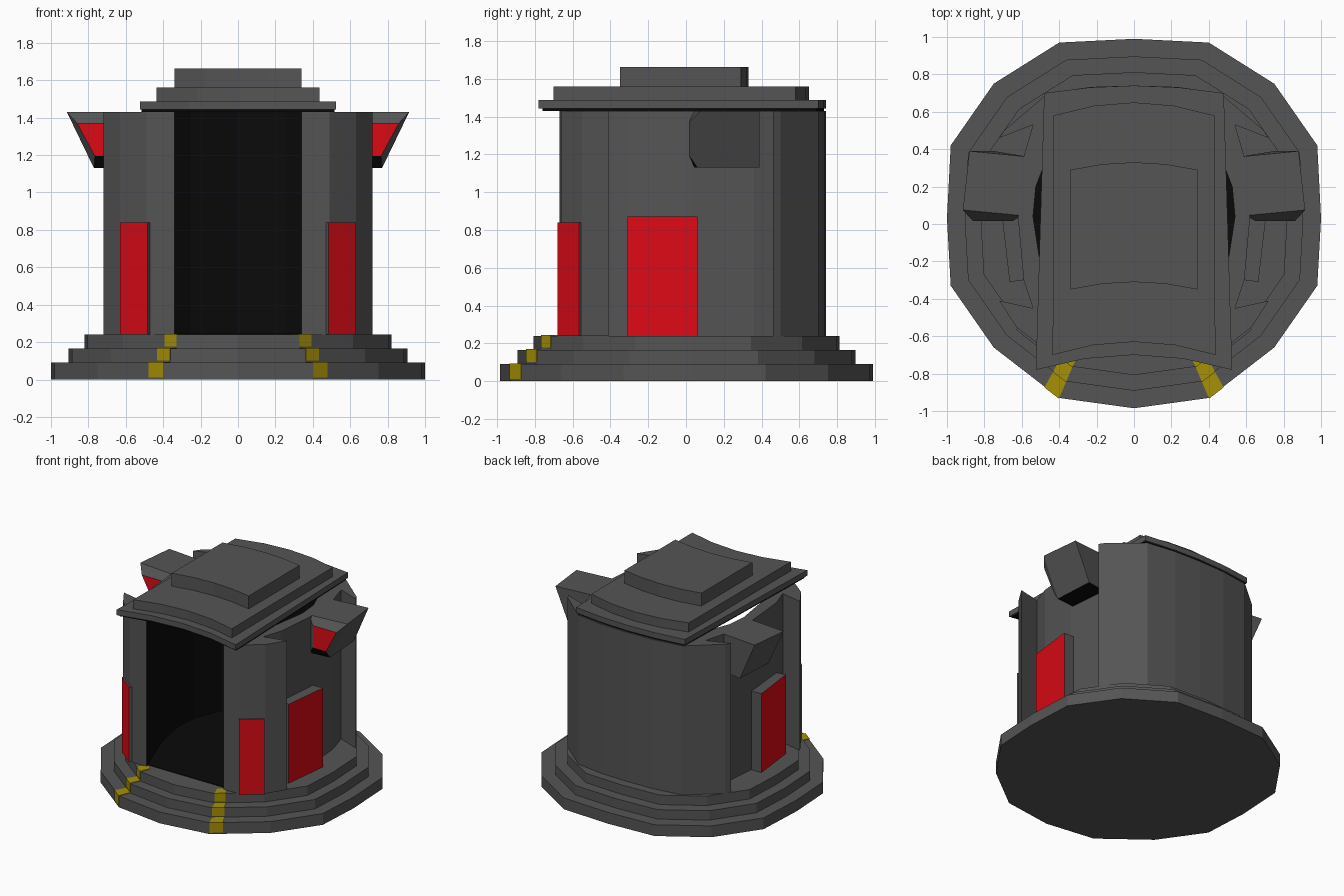
import bpy
import bmesh

if "Cube" in bpy.data.objects:
    bpy.data.objects.remove(bpy.data.objects["Cube"])


def material(name, rgb):
    m = bpy.data.materials.new(name)
    m.diffuse_color = (*rgb, 1)
    m.use_nodes = True
    m.node_tree.nodes["Principled BSDF"].inputs["Base Color"].default_value = m.diffuse_color
    return m


GREY = material("grey", (0.09, 0.09, 0.09))
RED = material("red", (0.72, 0.003, 0.008))
BLACK = material("black", (0.003, 0.003, 0.003))
YELLOW = material("yellow", (0.38, 0.28, 0.002))
MATS = [GREY, RED, BLACK, YELLOW]


def build(name, verts, faces, idx):
    me = bpy.data.meshes.new(name)
    me.from_pydata(verts, [], faces)
    for m in MATS:
        me.materials.append(m)
    for p, i in zip(me.polygons, idx):
        p.material_index = i
    bm = bmesh.new()
    bm.from_mesh(me)
    bmesh.ops.recalc_face_normals(bm, faces=bm.faces)
    bm.to_mesh(me)
    bm.free()
    ob = bpy.data.objects.new(name, me)
    bpy.context.collection.objects.link(ob)
    return ob


def prism(name, pts, z0, z1, mat=0, sides=None):
    """Extrude a plan outline; sides gives other materials to single side faces."""
    n = len(pts)
    verts = [(x, y, z) for z in (z0, z1) for x, y in pts]
    faces = [tuple(range(n))[::-1], tuple(range(n, 2 * n))]
    faces += [(i, (i + 1) % n, (i + 1) % n + n, i + n) for i in range(n)]
    idx = [mat, mat] + [(sides or {}).get(i, mat) for i in range(n)]
    return build(name, verts, faces, idx)


def mirrored(pts, s):
    return [(s * x, y) for x, y in pts]


# stepped base
HALF = [(0, -0.985), (0.40, -0.93), (0.75, -0.66), (0.98, -0.33), (1.0, 0.03),
        (0.98, 0.42), (0.75, 0.75), (0.40, 0.97), (0, 0.99)]
BASE = HALF + mirrored(HALF[1:-1][::-1], -1)
STEPS = [(1.0, 0.0, 0.09), (0.905, 0.09, 0.165), (0.82, 0.165, 0.24)]
for k, (s, z0, z1) in enumerate(STEPS):
    prism(f"base_step_{k + 1}", [(x * s, y * s) for x, y in BASE], z0, z1)

# yellow stripes running down the steps
for side, sx in (("right", 1), ("left", -1)):
    a, b = HALF[1], HALF[2]
    c = (a[0] + 0.22 * (b[0] - a[0]), a[1] + 0.22 * (b[1] - a[1]))
    for k, (s, z0, z1) in enumerate(STEPS):
        inner = (0.905, 0.82, 0.74)[k]
        o = s + 0.004
        pts = [(a[0] * o, a[1] * o), (c[0] * o, c[1] * o),
               (c[0] * inner, c[1] * inner), (a[0] * inner, a[1] * inner)]
        prism(f"{side}_stripe_{k + 1}", mirrored(pts, sx), z0 + 0.012, z1 + 0.004, 3)

# hollow wall: front opening, corner pillars, gently bulging sides, round interior
OUTER = [(0.34, -0.67), (0.49, -0.66), (0.63, -0.55), (0.72, -0.41), (0.54, -0.45),
         (0.59, -0.30), (0.62, 0.03), (0.59, 0.36), (0.54, 0.53), (0.72, 0.46),
         (0.695, 0.50), (0.46, 0.70), (0.23, 0.733), (0, 0.74)]
INNER = [(0, 0.62), (0.25, 0.57), (0.44, 0.42), (0.525, 0.2), (0.54, 0.04),
         (0.50, -0.22), (0.42, -0.45), (0.345, -0.64)]
outer = OUTER + mirrored(OUTER[:-1][::-1], -1)
inner = mirrored(INNER[::-1], -1) + INNER[1:]
n = len(outer)
prism("wall", outer + inner, 0.24, 1.43, 0,
      {i: 2 for i in range(n - 1, n + len(inner))})
prism("inner_floor", inner, 0.238, 0.245, 2)


# stacked roof slabs with bowed front and back edges
def slab(name, wf, wb, front, back, z0, z1, mat=0):
    ts = (-1, -0.5, 0, 0.5, 1)

    def edge(w, corner, mid):
        return [(w * t, mid + (corner - mid) * t * t) for t in ts]
    prism(name, edge(wf, *front) + edge(wb, *back)[::-1], z0, z1, mat)


slab("roof_underside", 0.515, 0.47, (-0.76, -0.69), (0.69, 0.73), 1.43, 1.443, 2)
slab("roof_lower", 0.525, 0.48, (-0.78, -0.70), (0.70, 0.74), 1.443, 1.487)
slab("roof_middle", 0.435, 0.43, (-0.70, -0.63), (0.58, 0.65), 1.487, 1.56)
slab("roof_top", 0.34, 0.34, (-0.35, -0.31), (0.29, 0.33), 1.56, 1.663)

for side, sx in (("right", 1), ("left", -1)):
    # red panels on the front pillars and the recessed sides
    prism(f"{side}_front_panel", mirrored(
        [(0.485, -0.68), (0.63, -0.565), (0.60, -0.53), (0.46, -0.645)], sx),
        0.24, 0.84, 0, {0: 1})
    prism(f"{side}_side_panel", mirrored(
        [(0.665, -0.31), (0.708, 0.06), (0.62, 0.06), (0.59, -0.30)], sx),
        0.24, 0.87, 0, {0: 1})

    # tapered side lamp: back end, rim and red front plate
    sections = [
        [(0.57, 0.36, 1.43), (0.88, 0.39, 1.43), (0.75, 0.39, 1.13), (0.57, 0.36, 1.13)],
        [(0.60, 0.045, 1.43), (0.915, 0.075, 1.43), (0.77, 0.06, 1.13), (0.60, 0.045, 1.13)],
        [(0.65, 0.015, 1.37), (0.86, 0.015, 1.37), (0.765, 0.015, 1.195), (0.65, 0.015, 1.195)]]
    verts = [(sx * x, y, z) for sec in sections for x, y, z in sec]
    faces, idx = [(0, 1, 2, 3), (11, 10, 9, 8)], [0, 1]
    for r in (0, 4):
        for i in range(4):
            j = (i + 1) % 4
            faces.append((r + j, r + i, r + 4 + i, r + 4 + j))
            idx.append(2 if i == 2 else 0)
    build(f"{side}_lamp", verts, faces, idx)
